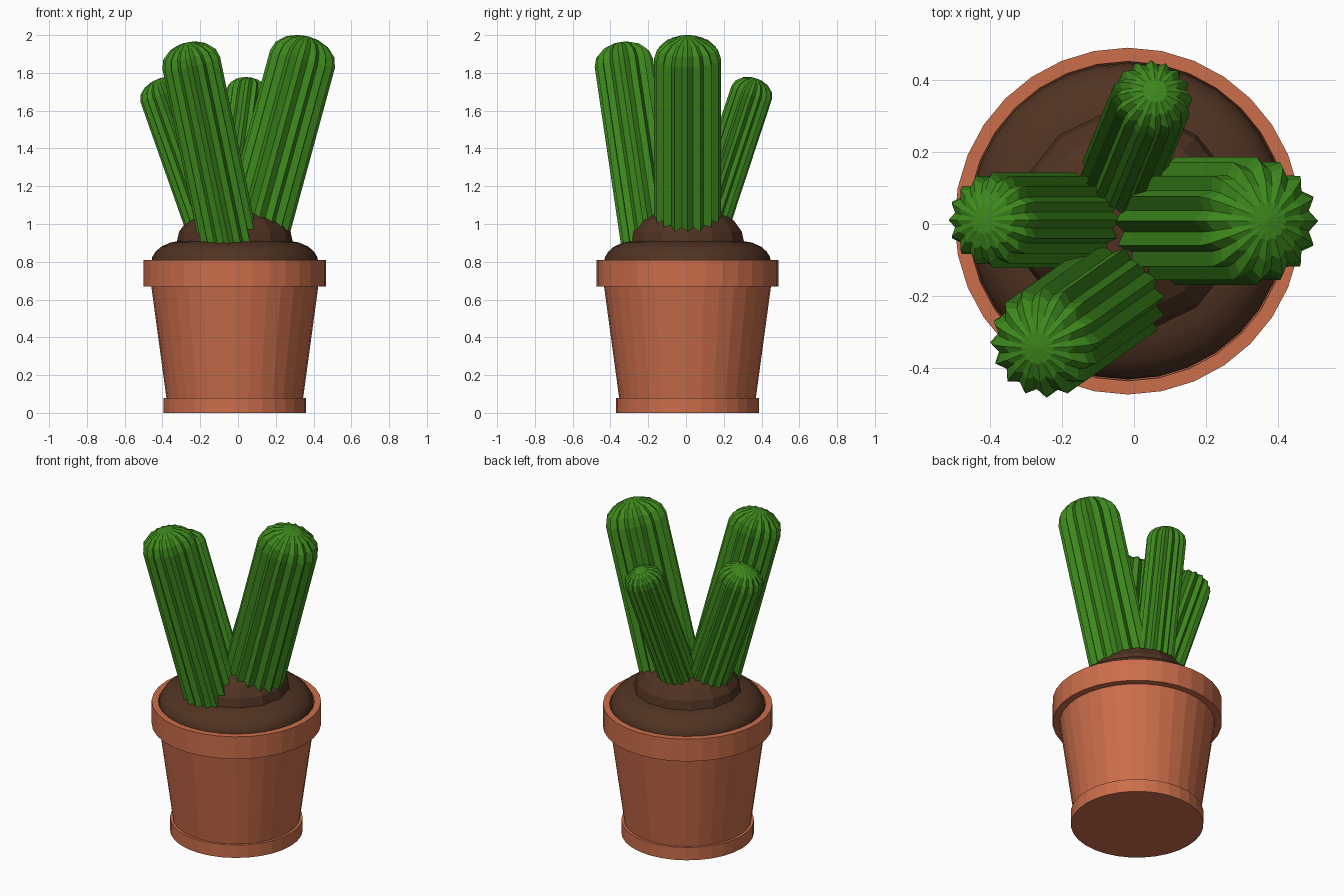
import bpy, bmesh
from math import pi, sin, cos, radians
from mathutils import Vector

if "Cube" in bpy.data.objects:
    bpy.data.objects.remove(bpy.data.objects["Cube"])

CX, CY = -0.017, 0.008  # pot axis


def material(name, color):
    m = bpy.data.materials.new(name)
    m.diffuse_color = (*color, 1)
    m.use_nodes = True
    m.node_tree.nodes["Principled BSDF"].inputs["Base Color"].default_value = m.diffuse_color
    return m


clay = material("terracotta", (0.60, 0.155, 0.07))
earth = material("soil", (0.08, 0.033, 0.016))
green = material("cactus_green", (0.047, 0.25, 0.012))


def loft(name, rings, mat, smooth=False):
    """Skin a list of point loops; single-point loops become poles."""
    bm = bmesh.new()
    loops = [[bm.verts.new(p) for p in ring] for ring in rings]
    for a, b in zip(loops, loops[1:]):
        n = max(len(a), len(b))
        for i in range(n):
            j = (i + 1) % n
            if len(b) == 1:
                bm.faces.new((a[i], a[j], b[0]))
            else:
                bm.faces.new((a[i], a[j], b[j], b[i]))
    if len(loops[0]) > 1:
        bm.faces.new(loops[0][::-1])
    if len(loops[-1]) > 1:
        bm.faces.new(loops[-1])
    bmesh.ops.recalc_face_normals(bm, faces=bm.faces)
    me = bpy.data.meshes.new(name)
    bm.to_mesh(me)
    bm.free()
    me.materials.append(mat)
    me.polygons.foreach_set("use_smooth", [smooth] * len(me.polygons))
    ob = bpy.data.objects.new(name, me)
    bpy.context.collection.objects.link(ob)
    return ob


def lathe(name, profile, sides, mat, smooth=False):
    rings = []
    for r, z in profile:
        n = sides if r > 0 else 1
        rings.append([(CX + r * cos(2 * pi * i / n), CY + r * sin(2 * pi * i / n), z)
                      for i in range(n)])
    return loft(name, rings, mat, smooth)


def cactus(name, apex, lean, radius, dome, ribs=16):
    """Ribbed column with a domed top, leaning by (dx, dy) per unit height."""
    axis = Vector((*lean, 1)).normalized()
    u = Vector((0, 1, 0)).cross(axis).normalized()
    v = axis.cross(u)
    apex = Vector(apex)
    base = apex - axis * ((apex.z - 0.88) / axis.z)
    shoulder = apex - axis * dome

    def ring(center, scale):
        pts = []
        for i in range(2 * ribs):
            r = radius * scale * (1 if i % 2 == 0 else 0.86)
            a = pi * i / ribs
            pts.append(center + u * (r * cos(a)) + v * (r * sin(a)))
        return pts

    rings = [ring(base, 1)]
    for deg in (0, 25, 50, 72):
        t = radians(deg)
        rings.append(ring(shoulder + axis * (dome * sin(t)), cos(t)))
    rings.append([apex])
    return loft(name, rings, green)


# Pot: foot ring, tapered body and overhanging rim in one profile
lathe("pot", [(0.378, 0), (0.378, 0.08), (0.362, 0.08), (0.442, 0.67),
              (0.483, 0.67), (0.483, 0.81), (0.445, 0.81), (0.435, 0.70)], 32, clay)

# Rounded soil bed and faceted mound
lathe("soil_bed", [(0.435, 0.74), (0.441, 0.80), (0.437, 0.825), (0.42, 0.853),
                   (0.39, 0.88), (0.34, 0.902), (0.28, 0.912), (0, 0.914)], 32, earth, True)
lathe("soil_mound", [(0.31, 0.89), (0.295, 0.96), (0.25, 1.02), (0.15, 1.075),
                     (0, 1.09)], 14, earth)

# Four leaning ribbed stems
cactus("right_stem", (0.374, 0.008, 1.993), (0.272, 0), 0.178, 0.125)
cactus("front_stem", (-0.27, -0.345, 1.96), (-0.209, -0.148), 0.156, 0.11)
cactus("left_stem", (-0.419, 0.011, 1.77), (-0.352, 0), 0.133, 0.085)
cactus("back_stem", (0.06, 0.372, 1.77), (0.135, 0.33), 0.113, 0.078)
